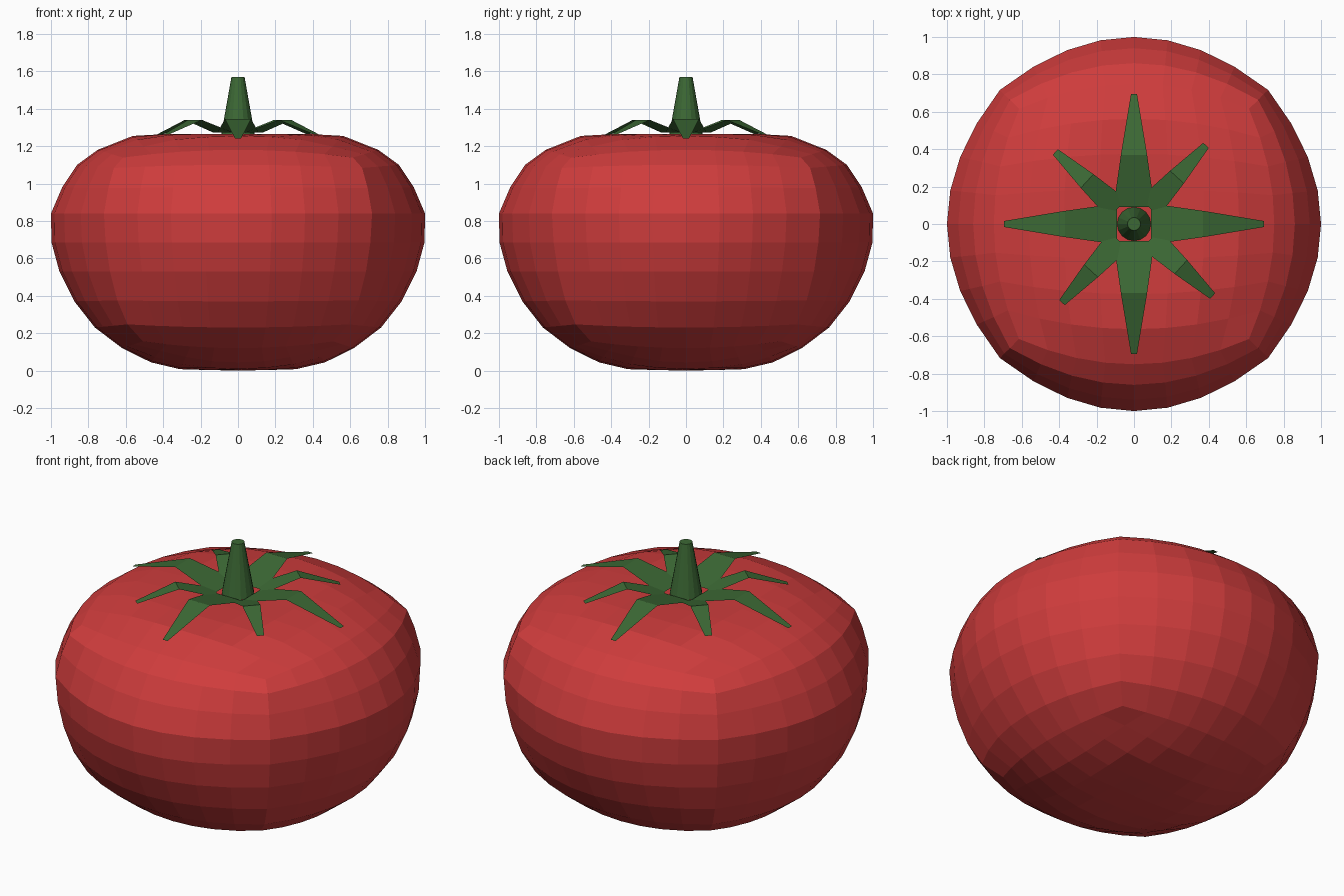
import bpy, bmesh, math

if "Cube" in bpy.data.objects:
    bpy.data.objects.remove(bpy.data.objects["Cube"])


def material(name, rgb):
    m = bpy.data.materials.new(name)
    m.diffuse_color = (*rgb, 1)
    m.use_nodes = True
    m.node_tree.nodes["Principled BSDF"].inputs["Base Color"].default_value = m.diffuse_color
    return m


def add_object(name, bm, mat):
    bmesh.ops.recalc_face_normals(bm, faces=bm.faces)
    me = bpy.data.meshes.new(name)
    bm.to_mesh(me)
    bm.free()
    me.materials.append(mat)
    ob = bpy.data.objects.new(name, me)
    bpy.context.collection.objects.link(ob)
    return ob


def interp(table, x):
    for (a, za), (b, zb) in zip(table, table[1:]):
        if x <= b:
            return za + (zb - za) * (x - a) / (b - a)
    return table[-1][1]


red = material("tomato red", (0.62, 0.045, 0.045))
green = material("leaf green", (0.045, 0.14, 0.035))

# Fruit: gridded cube rounded by a side profile (half width, height)
SIDE = [(0.62, 0.12), (0.765, 0.23), (0.875, 0.37), (0.955, 0.53), (0.997, 0.685),
        (1.0, 0.84), (0.94, 0.98), (0.86, 1.10), (0.75, 1.18)]
TOP = [(0, 1.25), (0.19, 1.262), (0.45, 1.266), (0.56, 1.255), (0.65, 1.23), (0.75, 1.18), (0.88, 1.135)]
BOTTOM = [(0, 0), (0.3, 0.005), (0.47, 0.045), (0.62, 0.12), (0.73, 0.16)]
bm = bmesh.new()
bmesh.ops.create_cube(bm, size=2)
bmesh.ops.subdivide_edges(bm, edges=bm.edges[:], cuts=7, use_grid_fill=True)
for vert in bm.verts:
    u, v, t = vert.co
    w, z = SIDE[round((t + 1) * 4)]
    k = 0.29 - 0.11 * t * t          # squarer towards top and bottom
    x, y = w * u * (1 - k * v * v), w * v * (1 - k * u * u)
    r = math.hypot(x, y)
    if t > 0.99:
        z = interp(TOP, r)
    elif t < -0.99:
        z = interp(BOTTOM, r)
    else:
        z -= 0.04 * t ** 3 * min(abs(u), abs(v)) ** 2
    vert.co = (x, y, z)
add_object("fruit", bm, red)

# Calyx: alternating long and short leaves, each bent once
LONG = [(0.09, 0.11, 1.272), (0.37, 0.07, 1.345), (0.695, 0.016, 1.24)]
SHORT = [(0.12, 0.07, 1.274), (0.34, 0.05, 1.34), (0.57, 0.02, 1.262)]
bm = bmesh.new()
for i in range(8):
    a = math.radians(45 * i + (2.5 if i % 2 else 0))
    c, s = math.cos(a), math.sin(a)
    rows = [[bm.verts.new((r * c - h * s * d, r * s + h * c * d, z)) for d in (-1, 1)]
            for r, h, z in (SHORT if i % 2 else LONG)]
    for p, q in zip(rows, rows[1:]):
        bm.faces.new((p[0], q[0], q[1], p[1]))
calyx = add_object("calyx_leaves", bm, green)
for p in calyx.data.polygons:
    if p.normal.z < 0:
        p.flip()

# Stem: tapered peg
bm = bmesh.new()
bmesh.ops.create_cone(bm, cap_ends=True, segments=16, radius1=0.09, radius2=0.035, depth=0.31)
bmesh.ops.translate(bm, verts=bm.verts, vec=(0, 0, 1.415))
add_object("stem", bm, green)
